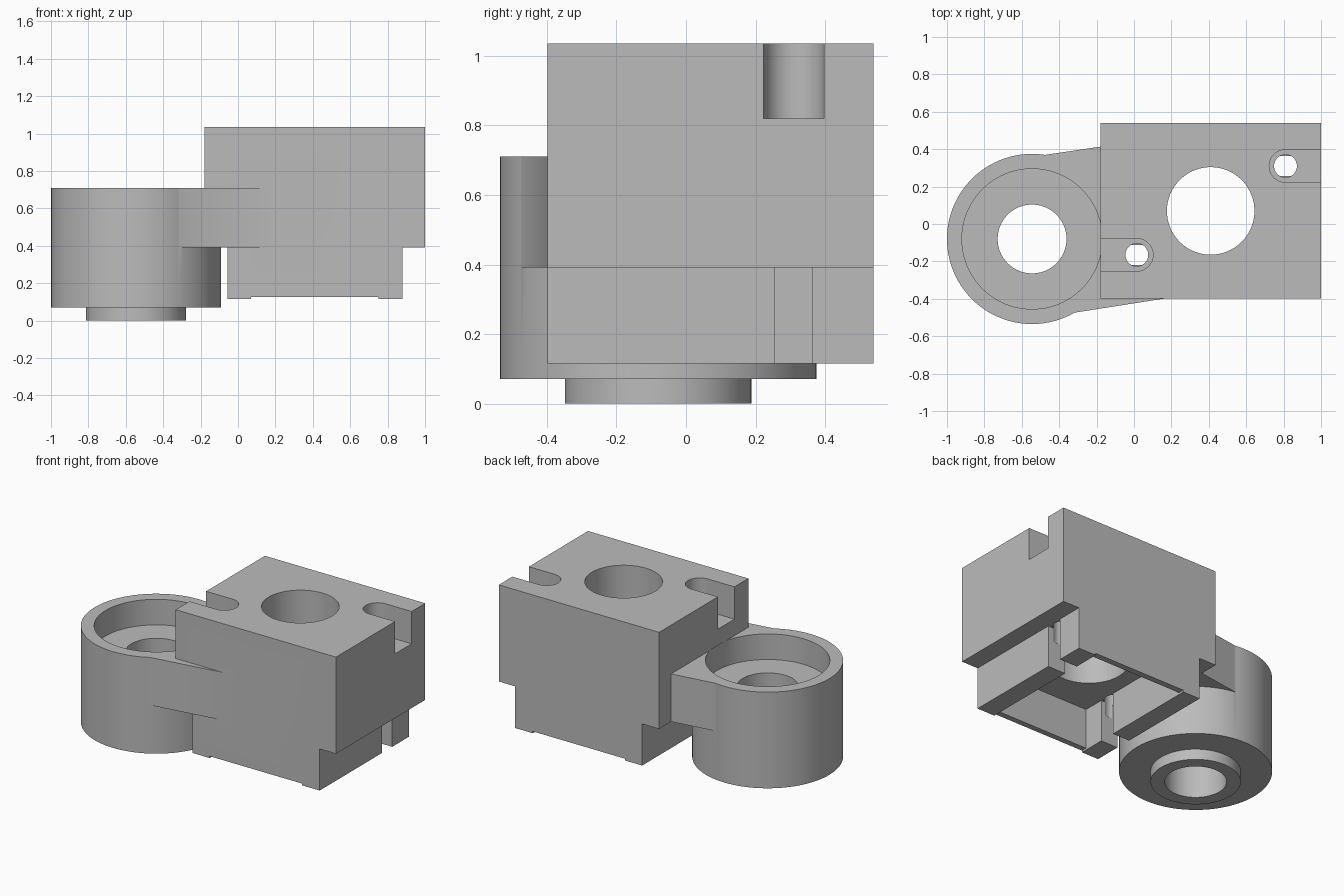
import bpy, bmesh, math
from mathutils import Vector

if "Cube" in bpy.data.objects:
    bpy.data.objects.remove(bpy.data.objects["Cube"])

grey = bpy.data.materials.new("machined grey")
grey.diffuse_color = (0.5, 0.5, 0.5, 1)
grey.use_nodes = True
grey.node_tree.nodes["Principled BSDF"].inputs["Base Color"].default_value = grey.diffuse_color


def prism(name, points, direction):
    """Extrude a closed planar outline along a direction."""
    bm = bmesh.new()
    face = bm.faces.new([bm.verts.new(p) for p in points])
    moved = bmesh.ops.extrude_face_region(bm, geom=[face])["geom"]
    bmesh.ops.translate(bm, vec=Vector(direction),
                        verts=[v for v in moved if isinstance(v, bmesh.types.BMVert)])
    bmesh.ops.recalc_face_normals(bm, faces=bm.faces)
    mesh = bpy.data.meshes.new(name)
    bm.to_mesh(mesh)
    bm.free()
    mesh.materials.append(grey)
    obj = bpy.data.objects.new(name, mesh)
    bpy.context.collection.objects.link(obj)
    return obj


def upright(name, outline, z0, z1):
    return prism(name, [(x, y, z0) for x, y in outline], (0, 0, z1 - z0))


def box(name, x0, x1, y0, y1, z0, z1):
    return upright(name, [(x0, y0), (x1, y0), (x1, y1), (x0, y1)], z0, z1)


def cylinder(name, x, y, r, z0, z1, n=96):
    ring = [(x + r * math.cos(2 * math.pi * i / n),
             y + r * math.sin(2 * math.pi * i / n)) for i in range(n)]
    return upright(name, ring, z0, z1)


def slot(name, x, y, r, x_end, z0, z1, n=32):
    """Round-ended slot running from x out to x_end."""
    s = 1 if x_end > x else -1
    arc = [(x - s * r * math.sin(math.pi * i / n),
            y + r * math.cos(math.pi * i / n)) for i in range(n + 1)]
    return upright(name, arc + [(x_end, y - r), (x_end, y + r)], z0, z1)


def combine(target, tool, operation):
    mod = target.modifiers.new("boolean", 'BOOLEAN')
    mod.operation, mod.object, mod.solver = operation, tool, 'EXACT'
    bpy.context.view_layer.objects.active = target
    bpy.ops.object.modifier_apply(modifier=mod.name)
    bpy.data.objects.remove(tool, do_unlink=True)


# Block with narrower skirt and two shallow feet, as one front profile
profile = [(-0.18, 1.035), (-0.18, 0.392), (-0.055, 0.392), (-0.055, 0.115),
           (0.07, 0.115), (0.07, 0.127), (0.75, 0.127), (0.75, 0.115),
           (0.88, 0.115), (0.88, 0.392), (1.0, 0.392), (1.0, 1.035)]
bracket = prism("clamp_bracket", [(x, -0.398, z) for x, z in profile], (0, 0.938, 0))

# Round housing, its lower collar, and the tapered arm joining the block
CX, CY = -0.545, -0.08
housing = cylinder("housing", CX, CY, 0.455, 0.07, 0.71)
collar = cylinder("collar", CX, CY, 0.268, 0.0, 0.2)
arm = upright("arm", [(-0.5, 0.366), (-0.46, 0.372), (0.0, 0.44), (0.18, 0.0),
                      (0.18, -0.396), (-0.33, -0.476), (-0.42, -0.46)], 0.392, 0.71)
combine(housing, collar, 'UNION')
combine(housing, arm, 'UNION')
combine(bracket, housing, 'UNION')

# Housing bores, block bore and hollow underside
cutters = [
    cylinder("bearing_seat", CX, CY, 0.375, 0.54, 0.711),
    cylinder("shaft_hole", CX, CY, 0.184, -0.1, 0.6),
    box("underside_pocket", 0.07, 0.75, -0.36, 0.50, 0.0, 0.392),
    cylinder("main_bore", 0.41, 0.07, 0.234, 0.2, 1.2),
]
# Bolt holes: recessed slot on top, plain hole, slot through the skirt wall
for side, x, y, edge, skirt_edge, inner in ((1, 0.81, 0.31, 1.1, 0.95, 0.70),
                                            (-1, 0.015, -0.165, -0.3, -0.075, 0.12)):
    cutters.append(slot("bolt_recess", x, y, 0.087, edge, 0.82, 1.2))
    cutters.append(cylinder("bolt_hole", x, y, 0.061, 0.3, 0.9, 48))
    lo, hi = sorted((inner, skirt_edge))
    cutters.append(box("wall_slot", lo, hi, y - 0.054, y + 0.054, 0.0, 0.392))
for cutter in cutters:
    combine(bracket, cutter, 'DIFFERENCE')

bpy.ops.object.select_all(action='DESELECT')
bracket.select_set(True)
bpy.context.view_layer.objects.active = bracket
bpy.ops.object.shade_smooth_by_angle(angle=math.radians(25))
